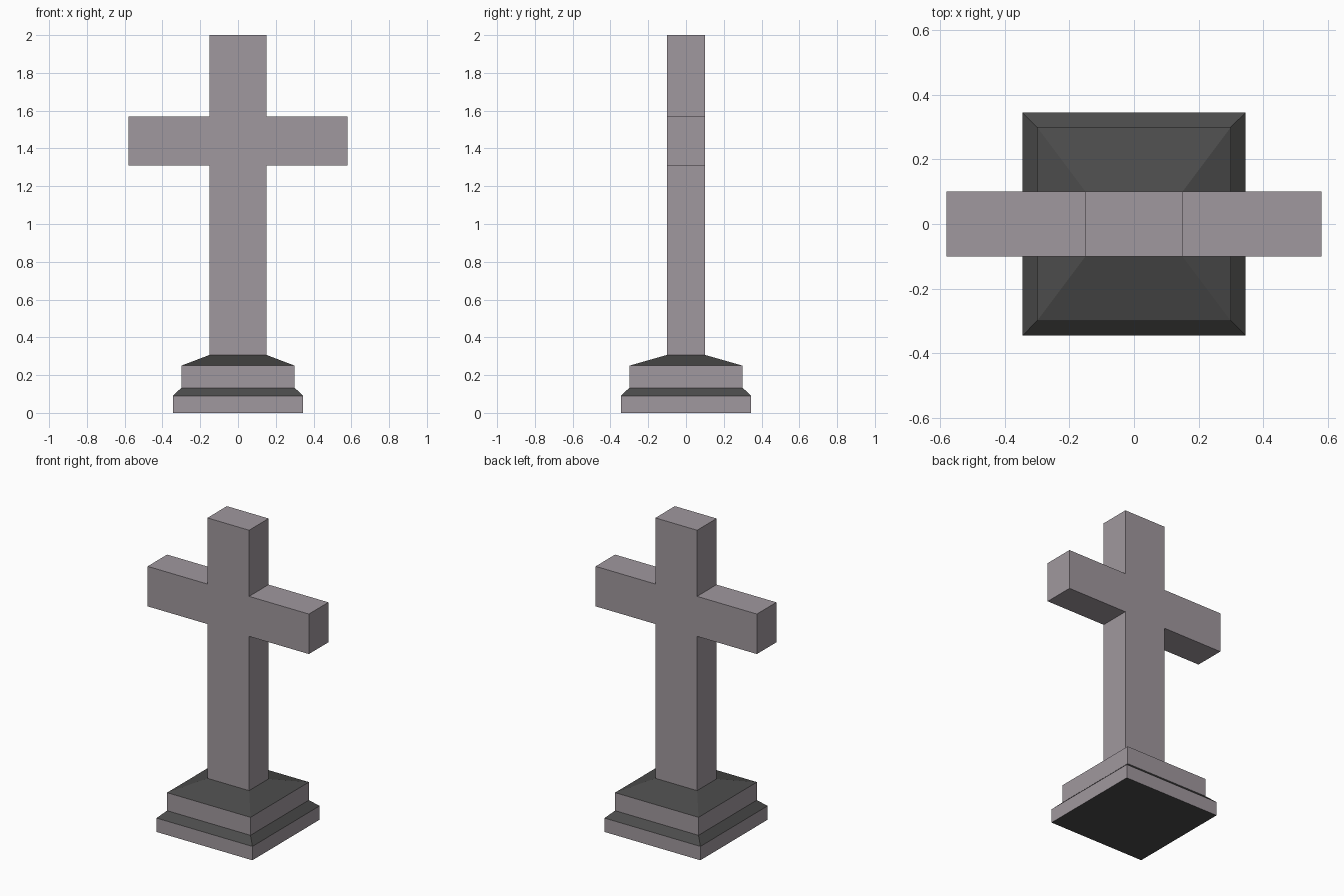
import bpy
import bmesh

if "Cube" in bpy.data.objects:
    bpy.data.objects.remove(bpy.data.objects["Cube"])


def material(name, rgb):
    m = bpy.data.materials.new(name)
    m.diffuse_color = (*rgb, 1.0)
    m.use_nodes = True
    m.node_tree.nodes["Principled BSDF"].inputs["Base Color"].default_value = m.diffuse_color
    return m


stone = material("grey stone", (0.352, 0.314, 0.342))
dark = material("dark stone", (0.072, 0.072, 0.071))


def make_object(name, bm, mats):
    mesh = bpy.data.meshes.new(name)
    bm.to_mesh(mesh)
    bm.free()
    for m in mats:
        mesh.materials.append(m)
    obj = bpy.data.objects.new(name, mesh)
    bpy.context.collection.objects.link(obj)
    return obj


POST_X, POST_Y, POST_Z = 0.15, 0.10, 0.307

# Stepped plinth: rectangular rings (half x, half y, z) joined bottom to top
rings = [(0.345, 0.345, 0.0), (0.345, 0.345, 0.09),
         (0.30, 0.30, 0.133), (0.30, 0.30, 0.25),
         (POST_X, POST_Y, POST_Z)]
bm = bmesh.new()
loops = [[bm.verts.new((sx * hx, sy * hy, z))
          for sx, sy in ((-1, -1), (1, -1), (1, 1), (-1, 1))]
         for hx, hy, z in rings]
bm.faces.new(loops[0][::-1])
for low, high in zip(loops, loops[1:]):
    for i in range(4):
        j = (i + 1) % 4
        bm.faces.new((low[i], low[j], high[j], high[i]))
bm.normal_update()
# Slopes and underside are dark, upright faces are grey
for f in bm.faces:
    f.material_index = 1 if abs(f.normal.z) > 0.1 else 0
make_object("plinth", bm, [stone, dark])

# Cross: mirrored half outline extruded through its depth
half = [(POST_X, POST_Z), (POST_X, 1.31), (0.58, 1.31),
        (0.58, 1.57), (POST_X, 1.57), (POST_X, 2.0)]
outline = half + [(-x, z) for x, z in reversed(half)]
bm = bmesh.new()
front = bm.faces.new([bm.verts.new((x, -POST_Y, z)) for x, z in outline])
ext = bmesh.ops.extrude_face_region(bm, geom=[front], use_keep_orig=True)
bmesh.ops.translate(bm, vec=(0, 2 * POST_Y, 0),
                    verts=[v for v in ext["geom"] if isinstance(v, bmesh.types.BMVert)])
bmesh.ops.recalc_face_normals(bm, faces=bm.faces)
# Open the foot where it meets the plinth
foot = [f for f in bm.faces if f.normal.z < -0.9 and f.calc_center_median().z < 0.5]
bmesh.ops.delete(bm, geom=foot, context='FACES_ONLY')
make_object("cross", bm, [stone])
